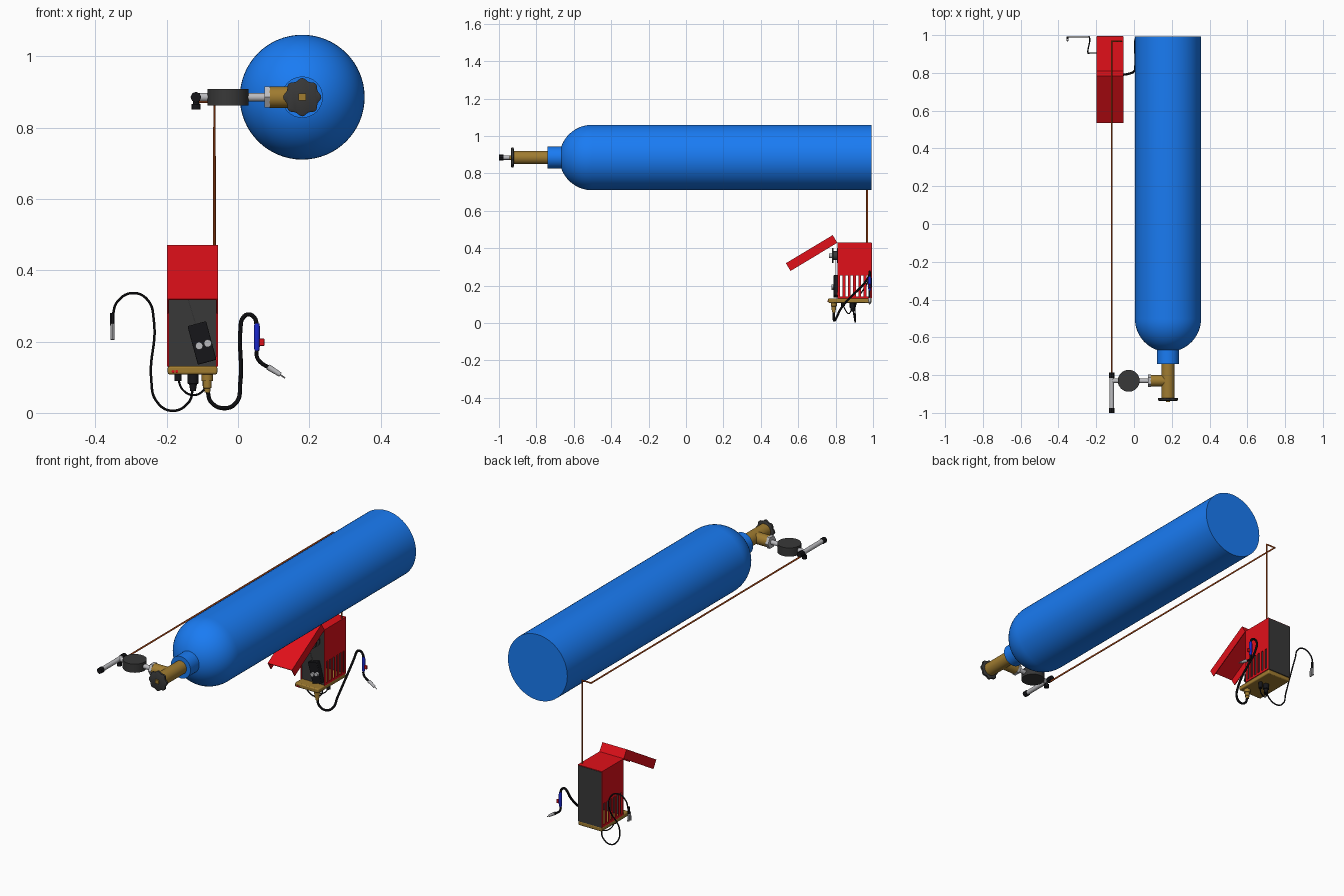
import bpy, bmesh
from math import sin, cos, pi, radians
from mathutils import Vector, Matrix

if "Cube" in bpy.data.objects:
    bpy.data.objects.remove(bpy.data.objects["Cube"])


def mat(name, c):
    m = bpy.data.materials.new(name)
    m.diffuse_color = (*c, 1)
    m.use_nodes = True
    m.node_tree.nodes["Principled BSDF"].inputs["Base Color"].default_value = m.diffuse_color
    return m


BLUE = mat("tank_blue", (0.01, 0.2, 0.9))
RED = mat("case_red", (0.75, 0.005, 0.01))
DARK = mat("dark_grey", (0.04, 0.04, 0.04))
BLACK = mat("black", (0.008, 0.008, 0.01))
BRASS = mat("brass", (0.35, 0.2, 0.03))
STEEL = mat("steel", (0.5, 0.5, 0.52))
HOSE = mat("hose_orange", (0.5, 0.08, 0.01))
GRIP = mat("grip_blue", (0.01, 0.02, 0.6))


def finish(bm, name, m):
    bmesh.ops.recalc_face_normals(bm, faces=bm.faces)
    me = bpy.data.meshes.new(name)
    bm.to_mesh(me)
    bm.free()
    me.materials.append(m)
    ob = bpy.data.objects.new(name, me)
    bpy.context.collection.objects.link(ob)
    return ob


def lathe(name, start, axis, prof, m, n=24, lobes=0):
    """Revolve (distance, radius) pairs about an axis; lobes ripple the rim."""
    bm = bmesh.new()
    q = Vector(axis).to_track_quat('Z', 'Y')
    rings = []
    for t, r in prof:
        ring = []
        for i in range(n):
            a = 2 * pi * i / n
            k = r * (1 + 0.07 * cos(lobes * a)) if lobes else r
            ring.append(bm.verts.new(Vector(start) + q @ Vector((k * cos(a), k * sin(a), t))))
        rings.append(ring)
    for a, b in zip(rings, rings[1:]):
        for i in range(n):
            bm.faces.new((a[i], a[(i + 1) % n], b[(i + 1) % n], b[i]))
    bm.faces.new(rings[0])
    bm.faces.new(rings[-1])
    return finish(bm, name, m)


def rod(name, a, b, r, m, n=24, r2=None):
    d = Vector(b) - Vector(a)
    return lathe(name, a, d, [(0, r), (d.length, r if r2 is None else r2)], m, n)


def boxes(name, items, m, bevel=0):
    """One object from (min corner, max corner) boxes."""
    bm = bmesh.new()
    for lo, hi in items:
        lo, hi = Vector(lo), Vector(hi)
        bmesh.ops.create_cube(bm, size=1, matrix=Matrix.Translation((lo + hi) / 2)
                              @ Matrix.Diagonal((*(hi - lo), 1)))
    ob = finish(bm, name, m)
    if bevel:
        b = ob.modifiers.new("bevel", 'BEVEL')
        b.width, b.segments = bevel, 2
    return ob


def tube(name, pts, r, m, handle='AUTO', res=8):
    cu = bpy.data.curves.new(name, 'CURVE')
    cu.dimensions = '3D'
    cu.bevel_depth, cu.bevel_resolution = r, 3
    cu.resolution_u, cu.use_fill_caps = res, True
    sp = cu.splines.new('BEZIER')
    sp.bezier_points.add(len(pts) - 1)
    for bp, p in zip(sp.bezier_points, pts):
        bp.co = p
        bp.handle_left_type = bp.handle_right_type = handle
    cu.materials.append(m)
    tmp = bpy.data.objects.new(name + "_path", cu)
    bpy.context.collection.objects.link(tmp)
    dg = bpy.context.evaluated_depsgraph_get()
    me = bpy.data.meshes.new_from_object(tmp.evaluated_get(dg))
    bpy.data.objects.remove(tmp)
    ob = bpy.data.objects.new(name, me)
    bpy.context.collection.objects.link(ob)
    return ob


# Gas tank lying along y, dome toward the front
TX, TZ, R = 0.18, 0.885, 0.175
dome = [(1.495 + R * sin(a), R * cos(a)) for a in [radians(85 * i / 14) for i in range(15)]]
F = (0, -1, 0)
lathe("gas_tank", (TX, 0.993, TZ), F, [(0, R)] + dome, BLUE, 64)
lathe("tank_neck", (TX, -0.64, TZ), F, [(0, 0.058), (0.1, 0.058)], BLUE, 32)

# Valve with hand wheel and side outlet
lathe("valve_body", (TX, -0.73, TZ), F, [(0, 0.035), (0.19, 0.035)], BRASS, 32)
lathe("valve_wheel", (TX, -0.92, TZ), F,
      [(0, 0.044), (0.003, 0.05), (0.013, 0.05), (0.016, 0.044)], DARK, 64, 8)
boxes("valve_spindle", [((TX - 0.01, -0.943, TZ - 0.01), (TX + 0.01, -0.93, TZ + 0.01))], BRASS)
Y = -0.83
rod("valve_outlet", (TX, Y, TZ), (0.088, Y, TZ), 0.03, BRASS)
rod("outlet_nut", (0.09, Y, TZ), (0.074, Y, TZ), 0.034, STEEL, 6)

# Regulator gauge and flow tube
rod("regulator_pipe", (0.08, Y, TZ), (-0.115, Y, TZ), 0.012, STEEL)
rod("regulator_gauge", (-0.028, Y, TZ - 0.023), (-0.028, Y, TZ + 0.023), 0.058, DARK, 40)
FX = -0.118
rod("flow_tube", (FX, -0.80, TZ), (FX, -0.985, TZ), 0.012, STEEL)
rod("flow_tube_cap_back", (FX, -0.785, TZ), (FX, -0.815, TZ), 0.015, BLACK, 8)
rod("flow_tube_cap_front", (FX, -0.975, TZ), (FX, -1.0, TZ), 0.015, BLACK, 8)
rod("flow_knob_stem", (FX, Y, TZ), (FX, Y, 0.86), 0.008, BLACK)
rod("flow_knob", (FX, Y, 0.866), (FX, Y, 0.85), 0.013, BLACK, 12)

# Gas hose to the welder
tube("gas_hose", [(FX, -0.80, 0.872), (FX, 0.968, 0.872), (-0.066, 0.968, 0.872),
                  (-0.066, 0.968, 0.42)], 0.0045, HOSE, 'VECTOR', 1)

# Welder case: slotted sides, top, front and back panels
X0, X1, Y0, Y1, ZB, ZT = -0.199, -0.056, 0.81, 0.992, 0.13, 0.43
case = [((X0, Y0, ZT - 0.006), (X1, Y1, ZT))]
for xa, xb in ((X0, X0 + 0.005), (X1 - 0.005, X1)):
    case.append(((xa, Y0, 0.255), (xb, Y1, ZT - 0.006)))
    case.append(((xa, Y0, ZB), (xb, Y1, 0.142)))
    step = (Y1 - Y0 - 0.014) / 6
    for i in range(7):
        y = Y0 + i * step
        case.append(((xa, y, 0.142), (xb, y + 0.014, 0.255)))
boxes("case_shell", case, RED)
boxes("case_front_panel", [((X0 + 0.005, 0.815, ZB), (X1 - 0.005, 0.82, ZT - 0.006))], DARK)
boxes("case_back_panel", [((X0 + 0.002, 0.985, ZB), (X1 - 0.002, 0.994, ZT - 0.003))], DARK)
boxes("case_base", [((X0 + 0.002, 0.76, 0.108), (X1 - 0.002, 0.992, 0.131))], BRASS, 0.005)

# Raised front cover, a tray open at its free end
L, D, W, T = 0.292, 0.048, 0.0715, 0.004
lid = boxes("case_cover", [((-W, -D, -L), (W, -D + T, 0)), ((-W, -D, -T), (W, 0, 0)),
                           ((-W, -D, -L), (-W + T, 0, 0)), ((W - T, -D, -L), (W, 0, 0))], RED)
lid.location = ((X0 + X1) / 2, 0.809, 0.429)
lid.rotation_euler = (radians(-59), 0, 0)

# Wire spool and feeder on the front panel
SX, SZ = -0.126, 0.36
lathe("wire_spool", (SX, 0.816, SZ), F, [(0, 0.04), (0.008, 0.04), (0.0081, 0.024), (0.028, 0.024),
      (0.0281, 0.04), (0.036, 0.04)], DARK, 32)
rod("spool_hub", (SX, 0.78, SZ), (SX, 0.765, SZ), 0.012, STEEL, 16)
feeder = boxes("wire_feeder", [((-0.027, -0.014, -0.056), (0.027, 0.014, 0.056))], BLACK, 0.003)
feeder.location = (-0.101, 0.803, 0.196)
feeder.rotation_euler = (0, radians(-15), 0)
for i, (x, z) in enumerate(((-0.109, 0.188), (-0.085, 0.195))):
    rod(f"feed_roller_{i + 1}", (x, 0.792, z), (x, 0.778, z), 0.0105, STEEL, 20)
tube("feed_wire", [(-0.148, 0.798, 0.345), (-0.116, 0.798, 0.24)], 0.0012, STEEL, 'VECTOR', 1)

# Sockets under and on the base
lathe("torch_socket", (-0.086, 0.79, 0.115), (0, 0, -1),
      [(0, 0.016), (0.025, 0.016), (0.026, 0.012), (0.045, 0.012), (0.046, 0.009), (0.058, 0.008)],
      BRASS, 20)
lathe("ground_plug", (-0.126, 0.89, 0.112), (0, 0, -1),
      [(0, 0.016), (0.03, 0.015), (0.031, 0.011), (0.05, 0.008)], BLACK, 20)
rod("jumper_plug", (-0.168, 0.84, 0.112), (-0.168, 0.84, 0.09), 0.01, BLACK, 16)
rod("jumper_socket", (-0.09, 0.89, 0.112), (-0.09, 0.89, 0.075), 0.01, BLACK, 16)
for i, x in enumerate((-0.182, -0.172)):
    rod(f"base_switch_{i + 1}", (x, 0.762, 0.116), (x, 0.756, 0.116), 0.004, RED, 12)
tube("jumper_cable", [(-0.168, 0.84, 0.095), (-0.155, 0.855, 0.065), (-0.125, 0.87, 0.05),
                      (-0.098, 0.88, 0.062), (-0.09, 0.89, 0.085)], 0.003, BLACK)

# Ground cable and clamp
tube("ground_cable", [(-0.126, 0.893, 0.07), (-0.138, 0.9, 0.03), (-0.186, 0.905, 0.006),
                      (-0.23, 0.905, 0.035), (-0.243, 0.905, 0.09), (-0.236, 0.988, 0.26),
                      (-0.252, 0.99, 0.315), (-0.294, 0.99, 0.336), (-0.338, 0.99, 0.312),
                      (-0.352, 0.99, 0.27)], 0.0035, BLACK, res=10)
rod("clamp_handle", (-0.352, 0.985, 0.28), (-0.352, 0.985, 0.245), 0.0065, BLACK, 12)
for s in (-1, 1):
    rod("clamp_jaw_" + ("back" if s > 0 else "front"), (-0.352, 0.98 + 0.004 * s, 0.25),
        (-0.352, 0.98 + 0.008 * s, 0.205), 0.006, STEEL, 8)

# Torch cable, grip, trigger, neck and nozzle
TY = 0.982
tube("torch_cable", [(-0.086, 0.79, 0.065), (-0.075, 0.79, 0.03), (-0.038, 0.793, 0.013),
                     (-0.004, 0.805, 0.03), (0.006, 0.83, 0.08), (0.007, 0.97, 0.235),
                     (0.013, TY, 0.265), (0.028, TY, 0.276), (0.046, TY, 0.267),
                     (0.053, TY, 0.24)], 0.006, BLACK, res=10)
lathe("torch_grip", (0.053, TY, 0.25), (0, 0, -1),
      [(0, 0.007), (0.01, 0.0085), (0.06, 0.0085), (0.075, 0.007)], GRIP, 16)
boxes("torch_trigger", [((0.058, TY - 0.004, 0.188), (0.074, TY + 0.004, 0.208))], RED, 0.002)
tube("torch_neck", [(0.053, TY, 0.18), (0.053, TY, 0.158), (0.062, TY, 0.143),
                    (0.09, TY, 0.125)], 0.0055, BLACK)
rod("torch_nozzle", (0.084, TY, 0.129), (0.119, TY, 0.107), 0.0085, STEEL, 16, 0.0065)
rod("torch_tip", (0.117, TY, 0.108), (0.132, TY, 0.098), 0.0022, STEEL, 8)

# Smooth the curved surfaces, keep edges crisp
for ob in bpy.data.objects:
    ob.select_set(True)
bpy.context.view_layer.objects.active = bpy.data.objects["gas_tank"]
bpy.ops.object.shade_smooth_by_angle(angle=radians(30))
